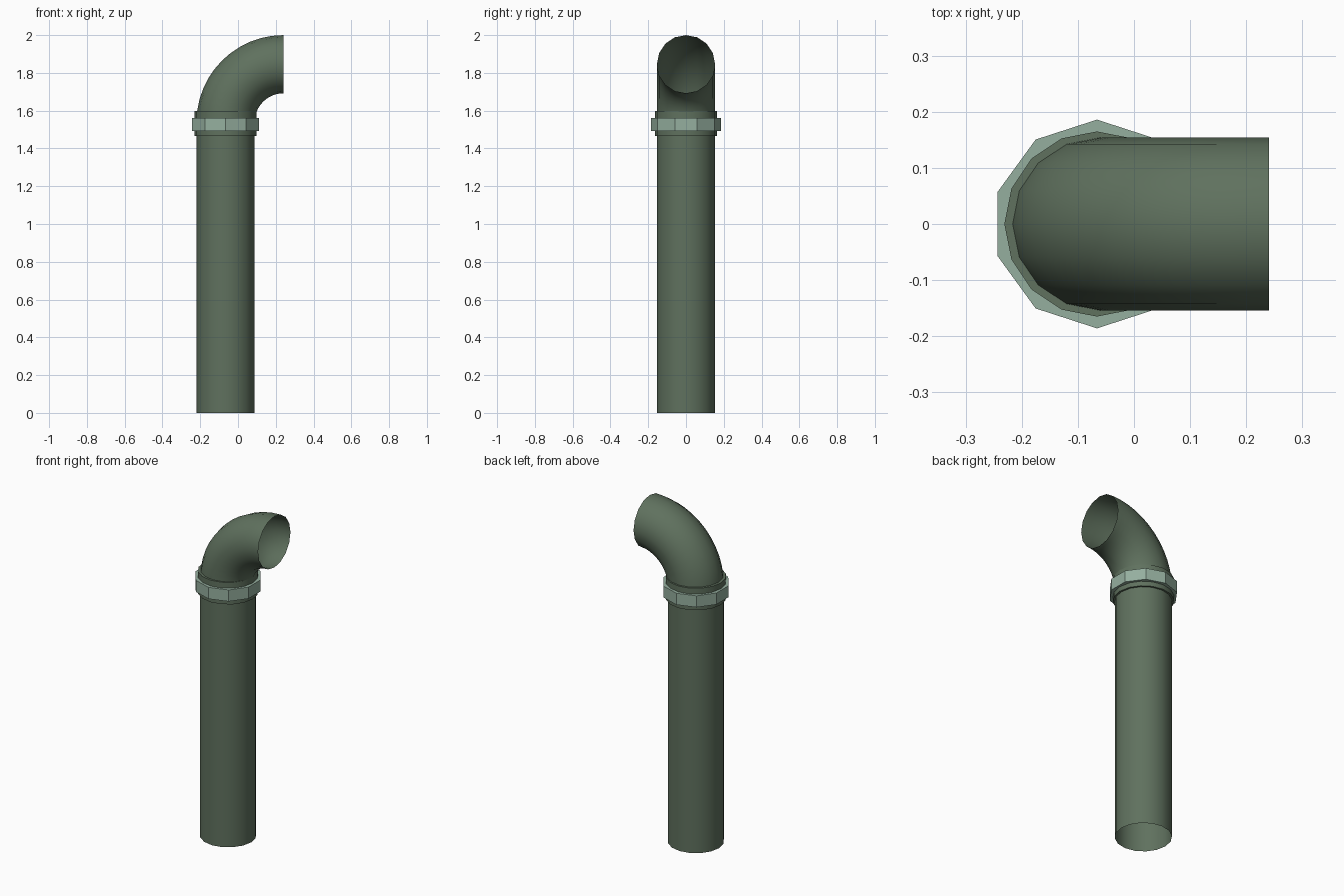
import bpy
import bmesh
from math import sin, cos, pi
from mathutils import Vector

default = bpy.data.objects.get("Cube")
if default:
    bpy.data.objects.remove(default)

AXIS_X = -0.066      # centre line of the upright pipe
RADIUS = 0.154
BEND = 0.307         # radius of the elbow's centre line
JOINT_Z = 2.0 - RADIUS - BEND
SIDES = 16


def make_material(name, colour):
    mat = bpy.data.materials.new(name)
    mat.use_nodes = True
    mat.diffuse_color = colour
    mat.node_tree.nodes["Principled BSDF"].inputs["Base Color"].default_value = colour
    return mat


def loft(name, rings, mat, smooth, closed=False):
    """Skin a series of vertex rings with quads."""
    bm = bmesh.new()
    loops = [[bm.verts.new(p) for p in ring] for ring in rings]
    pairs = list(zip(loops, loops[1:]))
    if closed:
        pairs.append((loops[-1], loops[0]))
    for a, b in pairs:
        n = len(a)
        for i in range(n):
            j = (i + 1) % n
            bm.faces.new((a[i], a[j], b[j], b[i]))
    mesh = bpy.data.meshes.new(name)
    bm.to_mesh(mesh)
    bm.free()
    mesh.materials.append(mat)
    obj = bpy.data.objects.new(name, mesh)
    bpy.context.collection.objects.link(obj)
    if smooth:
        bpy.ops.object.select_all(action="DESELECT")
        obj.select_set(True)
        bpy.context.view_layer.objects.active = obj
        bpy.ops.object.shade_smooth_by_angle(angle=pi / 6)
    return obj


def flat_ring(radius, z, sides, turn=0.0):
    angles = [turn + 2 * pi * i / sides for i in range(sides)]
    return [Vector((AXIS_X + radius * cos(a), radius * sin(a), z)) for a in angles]


def bend_ring(t):
    """Cross-section of the elbow, t radians round the bend."""
    centre = Vector((AXIS_X + BEND, 0, JOINT_Z))
    inward = Vector((cos(t), 0, -sin(t)))
    side = Vector((0, 1, 0))
    angles = [2 * pi * i / SIDES for i in range(SIDES)]
    return [centre - inward * BEND + (inward * cos(a) + side * sin(a)) * RADIUS
            for a in angles]


def band(name, radius, low, high, sides, turn, mat, smooth):
    """Hollow band with a rectangular section, fitted round the pipe."""
    inner = RADIUS - 0.01
    section = [(inner, low), (radius, low), (radius, high), (inner, high)]
    rings = [flat_ring(r, z, sides, turn) for r, z in section]
    return loft(name, rings, mat, smooth, closed=True)


pipe_green = make_material("pipe green", (0.115, 0.165, 0.112, 1))
nut_green = make_material("pale nut green", (0.30, 0.43, 0.345, 1))

# Open-ended upright pipe and quarter-turn elbow
loft("upright_pipe", [flat_ring(RADIUS, z, SIDES) for z in (0, JOINT_Z)],
     pipe_green, True)
STEPS = 12
loft("elbow", [bend_ring(pi / 2 * i / STEPS) for i in range(STEPS + 1)],
     pipe_green, True)

# Coupling sleeve with a ten-sided nut round it
band("coupling_sleeve", 0.165, 1.465, 1.597, SIDES, 0, pipe_green, True)
band("coupling_nut", 0.186, 1.493, 1.562, 10, pi / 2, nut_green, False)
